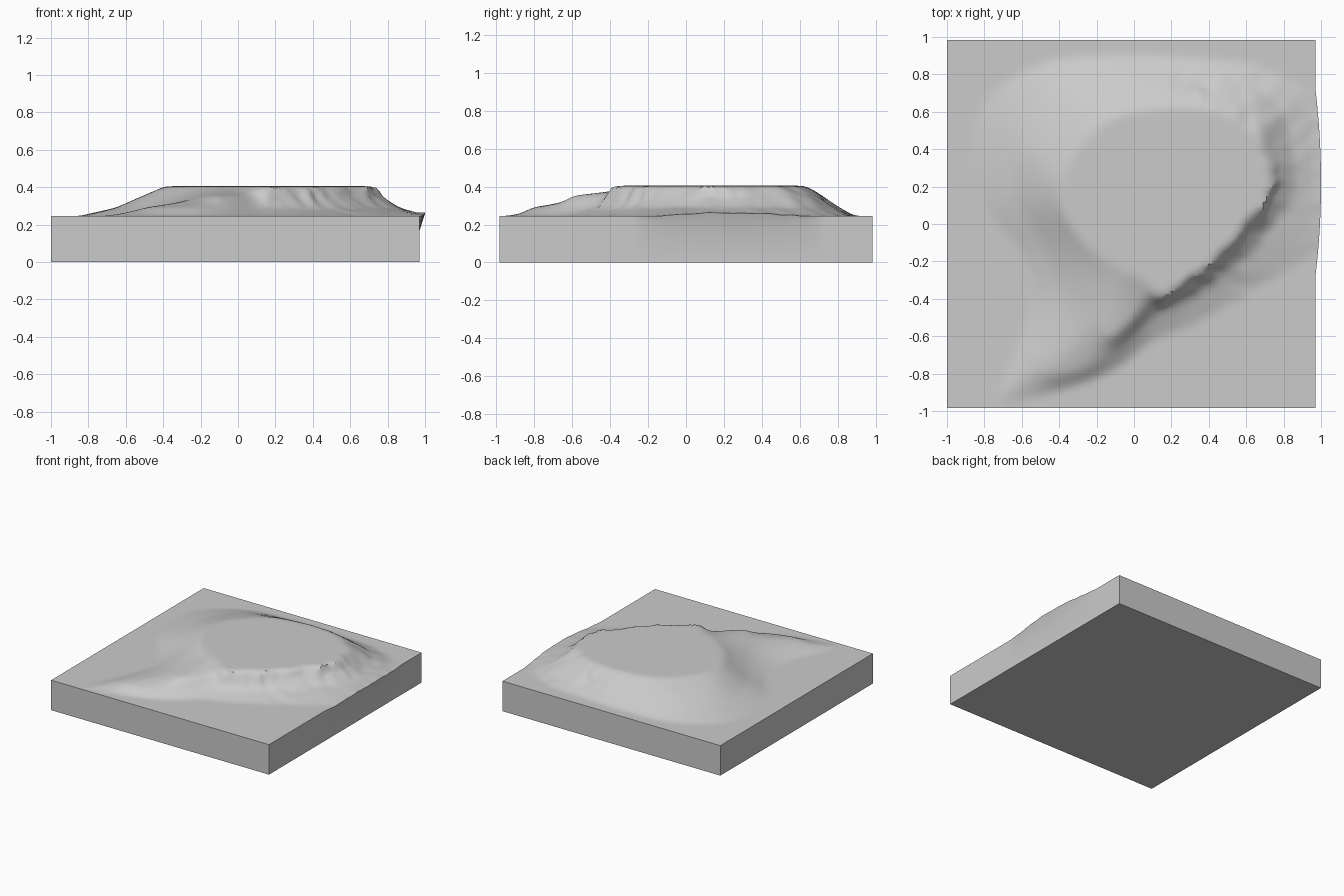
import bpy, bmesh, math
from mathutils import Vector, noise

if "Cube" in bpy.data.objects:
    bpy.data.objects.remove(bpy.data.objects["Cube"])

X0, X1, Y0, Y1, GROUND = -1.0, 0.97, -0.985, 0.985, 0.245
N = 120

# Contour lines of the hill: plateau rim, two mid levels, foot
rim = [(.15, -.385), (.38, -.24), (.55, -.06), (.68, .1), (.73, .2), (.70, .35), (.66, .48),
       (.55, .56), (.38, .63), (.1, .62), (-.15, .55), (-.37, .3), (-.38, .1), (-.27, -.1),
       (-.08, -.24), (.05, -.3)]
upper = [(.18, -.41), (.41, -.26), (.6, -.07), (.71, .1), (.765, .2), (.76, .38), (.71, .56),
         (.58, .66), (.35, .71), (.05, .72), (-.3, .64), (-.5, .4), (-.5, .15), (-.38, -.1),
         (-.26, -.35), (-.15, -.6), (-.03, -.55), (.08, -.43)]
lower = [(.2, -.44), (.45, -.28), (.66, -.1), (.8, .08), (.86, .25), (.83, .45), (.78, .62),
         (.62, .735), (.35, .78), (0, .81), (-.4, .76), (-.63, .5), (-.63, .15), (-.47, -.15),
         (-.42, -.42), (-.5, -.78), (-.3, -.79), (-.1, -.68), (.08, -.5)]
foot = [(.3, -.54), (.55, -.4), (.78, -.27), (1.0, -.1), (1.04, .2), (1.0, .5), (.9, .7),
        (.7, .82), (.4, .87), (0, .89), (-.5, .85), (-.82, .6), (-.82, .15), (-.58, -.2),
        (-.55, -.5), (-.68, -.8), (-.7, -.95), (-.35, -.87), (-.1, -.77), (.1, -.62)]


def smooth_loop(pts, steps=4):
    out, n = [], len(pts)
    for i in range(n):
        p = [Vector(pts[(i + k) % n]) for k in (-1, 0, 1, 2)]
        for s in range(steps):
            t = s / steps
            v = 0.5 * (2 * p[1] + (p[2] - p[0]) * t + (2 * p[0] - 5 * p[1] + 4 * p[2] - p[3]) * t * t
                       + (3 * p[1] - p[0] - 3 * p[2] + p[3]) * t ** 3)
            out.append((v.x, v.y))
    return [(a[0], a[1], b[0] - a[0], b[1] - a[1]) for a, b in zip(out, out[1:] + out[:1])]


levels = [(smooth_loop(c), z) for c, z in ((foot, GROUND), (lower, .29), (upper, .35), (rim, .405))]


def probe(segs, x, y):
    """Distance to a closed contour, and whether the point is inside."""
    best, inside = 1e9, False
    for ax, ay, dx, dy in segs:
        px, py = x - ax, y - ay
        t = (px * dx + py * dy) / (dx * dx + dy * dy)
        t = 0 if t < 0 else 1 if t > 1 else t
        ex, ey = px - t * dx, py - t * dy
        d = ex * ex + ey * ey
        if d < best:
            best = d
        if (ay > y) != (ay + dy > y) and px < dx * py / dy:
            inside = not inside
    return math.sqrt(best), inside


def height(x, y):
    # ragged edge along the eastern cliff
    w = 0.022 * max(0, min(1, (x - .1) * 4))
    x += w * noise.noise((x * 14, y * 14, 0))
    y += w * noise.noise((x * 14, y * 14, 7))
    prev_d, prev_z = None, GROUND
    for segs, z in levels:
        d, inside = probe(segs, x, y)
        if not inside:
            if prev_d is None:
                return GROUND
            return prev_z + (z - prev_z) * prev_d / (prev_d + d + 1e-9)
        prev_d, prev_z = d, z
    return prev_z


xs = [X0 + (X1 - X0) * i / N for i in range(N + 1)]
ys = [Y0 + (Y1 - Y0) * j / N for j in range(N + 1)]
H = [[height(x, y) for y in ys] for x in xs]

# Soften the slopes but keep the cliff crisp
for _ in range(6):
    G = [r[:] for r in H]
    for i in range(1, N):
        for j in range(1, N):
            nb = (G[i - 1][j], G[i + 1][j], G[i][j - 1], G[i][j + 1])
            if max(nb) - min(nb) < 0.03:
                H[i][j] = 0.4 * G[i][j] + 0.15 * sum(nb)


def bulge(y):
    t = (y - .22) / .5
    return max(0, 1 - t * t)


# Terrain surface, spilling slightly over the right edge
bm = bmesh.new()
top = [[bm.verts.new((x + (.03 * bulge(y) if i == N else 0), y, H[i][j]))
        for j, y in enumerate(ys)] for i, x in enumerate(xs)]
for i in range(N):
    for j in range(N):
        bm.faces.new((top[i][j], top[i + 1][j], top[i + 1][j + 1], top[i][j + 1]))

# Side walls and underside of the slab
idx = ([(i, 0) for i in range(N)] + [(N, j) for j in range(N)]
       + [(i, N) for i in range(N, 0, -1)] + [(0, j) for j in range(N, 0, -1)])
loop = [top[i][j] for i, j in idx]
mid = [bm.verts.new((xs[i], ys[j], .235 - (.07 * bulge(ys[j]) if i == N else 0))) for i, j in idx]
low = [bm.verts.new((xs[i], ys[j], 0)) for i, j in idx]
for a, b in ((loop, mid), (mid, low)):
    for k in range(len(a)):
        m = (k + 1) % len(a)
        bm.faces.new((a[k], b[k], b[m], a[m]))
bm.faces.new(low[::-1])
bmesh.ops.recalc_face_normals(bm, faces=bm.faces)

me = bpy.data.meshes.new("terrain_tile")
bm.to_mesh(me)
bm.free()
tile = bpy.data.objects.new("terrain_tile", me)
bpy.context.collection.objects.link(tile)
bpy.context.view_layer.objects.active = tile
tile.select_set(True)
bpy.ops.object.shade_smooth_by_angle(angle=math.radians(30))
